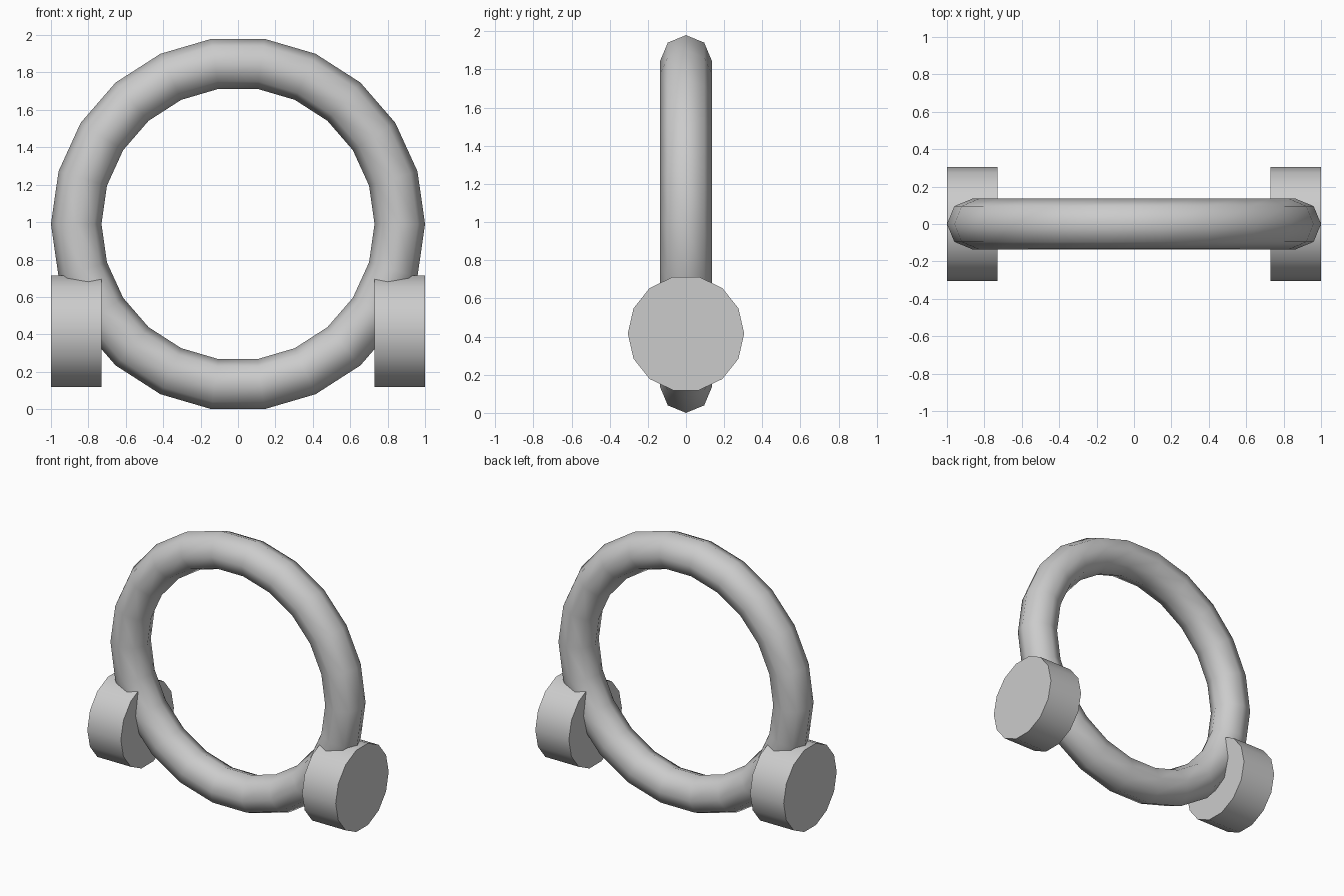
import bpy
import math

if "Cube" in bpy.data.objects:
    bpy.data.objects.remove(bpy.data.objects["Cube"])

RING_Z = 0.99
TUBE_R = 0.135

# Upright ring
bpy.ops.mesh.primitive_torus_add(
    major_segments=22, minor_segments=8,
    major_radius=1 - TUBE_R, minor_radius=TUBE_R,
    location=(0, 0, RING_Z), rotation=(math.pi / 2, 0, 0))
ring = bpy.context.object
ring.name = "ring"
bpy.ops.object.shade_smooth()

# Short side drums, one at each lower side of the ring
for side, label in ((-1, "left"), (1, "right")):
    bpy.ops.mesh.primitive_cylinder_add(
        vertices=14, radius=0.305, depth=2 * TUBE_R,
        location=(side * (1 - TUBE_R), 0, 0.416),
        rotation=(0, math.pi / 2, 0))
    drum = bpy.context.object
    drum.name = f"side_drum_{label}"
    bpy.ops.object.shade_smooth_by_angle(angle=math.radians(40))
